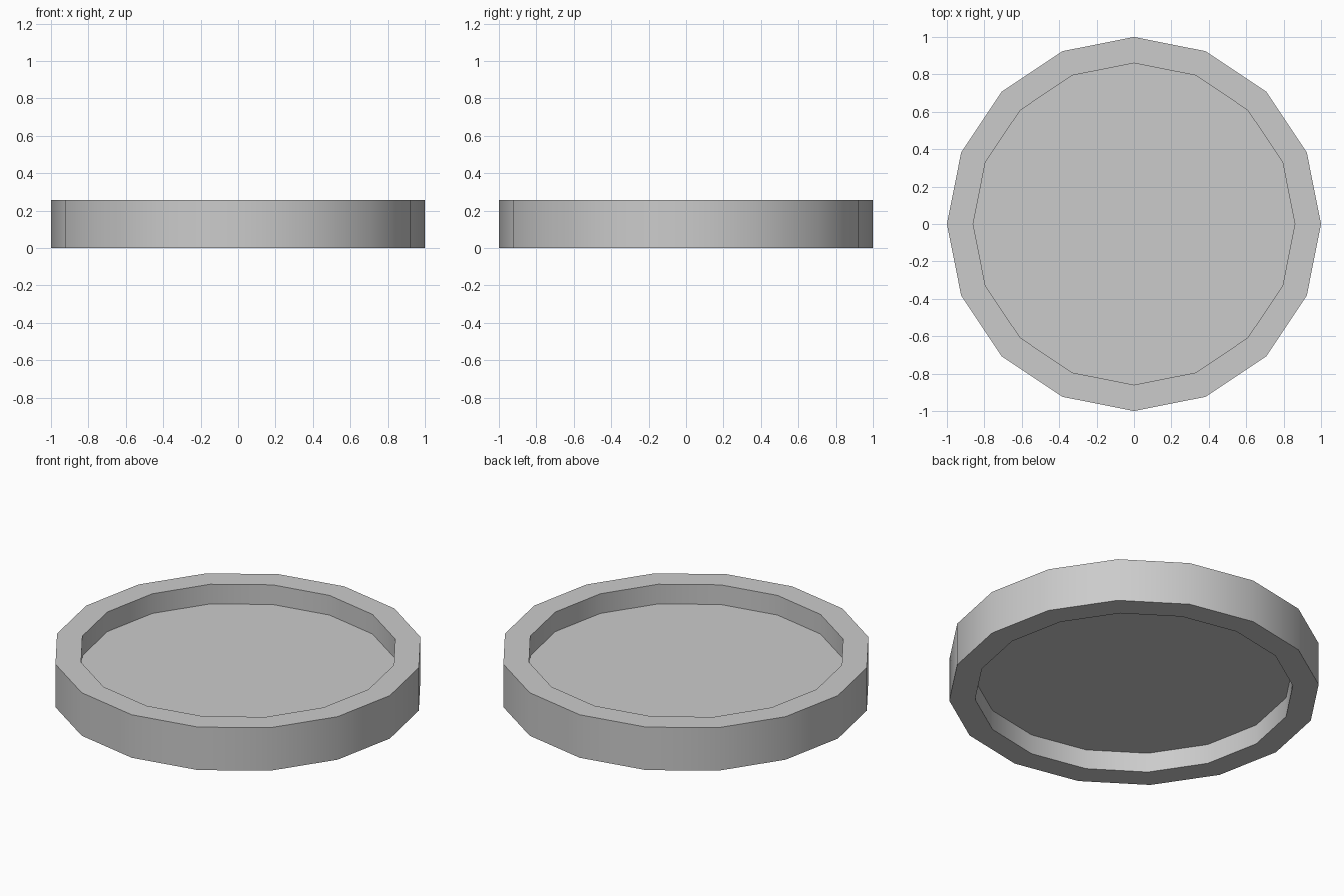
import bpy, bmesh, math

if "Cube" in bpy.data.objects:
    bpy.data.objects.remove(bpy.data.objects["Cube"])

SIDES = 16
# Profile (radius, z) from the upper floor, over the rim, to the lower floor
PROFILE = [(0.86, 0.139), (0.86, 0.256), (1.0, 0.256),
           (1.0, 0.0), (0.86, 0.0), (0.86, 0.117)]


def lathe(name, profile, sides):
    bm = bmesh.new()
    rings = []
    for r, z in profile:
        rings.append([bm.verts.new((r * math.cos(2 * math.pi * i / sides),
                                    r * math.sin(2 * math.pi * i / sides), z))
                      for i in range(sides)])
    for a, b in zip(rings, rings[1:]):
        for i in range(sides):
            j = (i + 1) % sides
            bm.faces.new((a[i], a[j], b[j], b[i]))
    # Flat recessed floors on both sides
    bm.faces.new(rings[0])
    bm.faces.new(rings[-1][::-1])
    bmesh.ops.recalc_face_normals(bm, faces=bm.faces)
    mesh = bpy.data.meshes.new(name)
    bm.to_mesh(mesh)
    bm.free()
    obj = bpy.data.objects.new(name, mesh)
    bpy.context.collection.objects.link(obj)
    return obj


# Rimmed disc, recessed above and below
disc = lathe("rimmed_disc", PROFILE, SIDES)
bpy.context.view_layer.objects.active = disc
disc.select_set(True)
bpy.ops.object.shade_smooth_by_angle(angle=math.radians(30))
